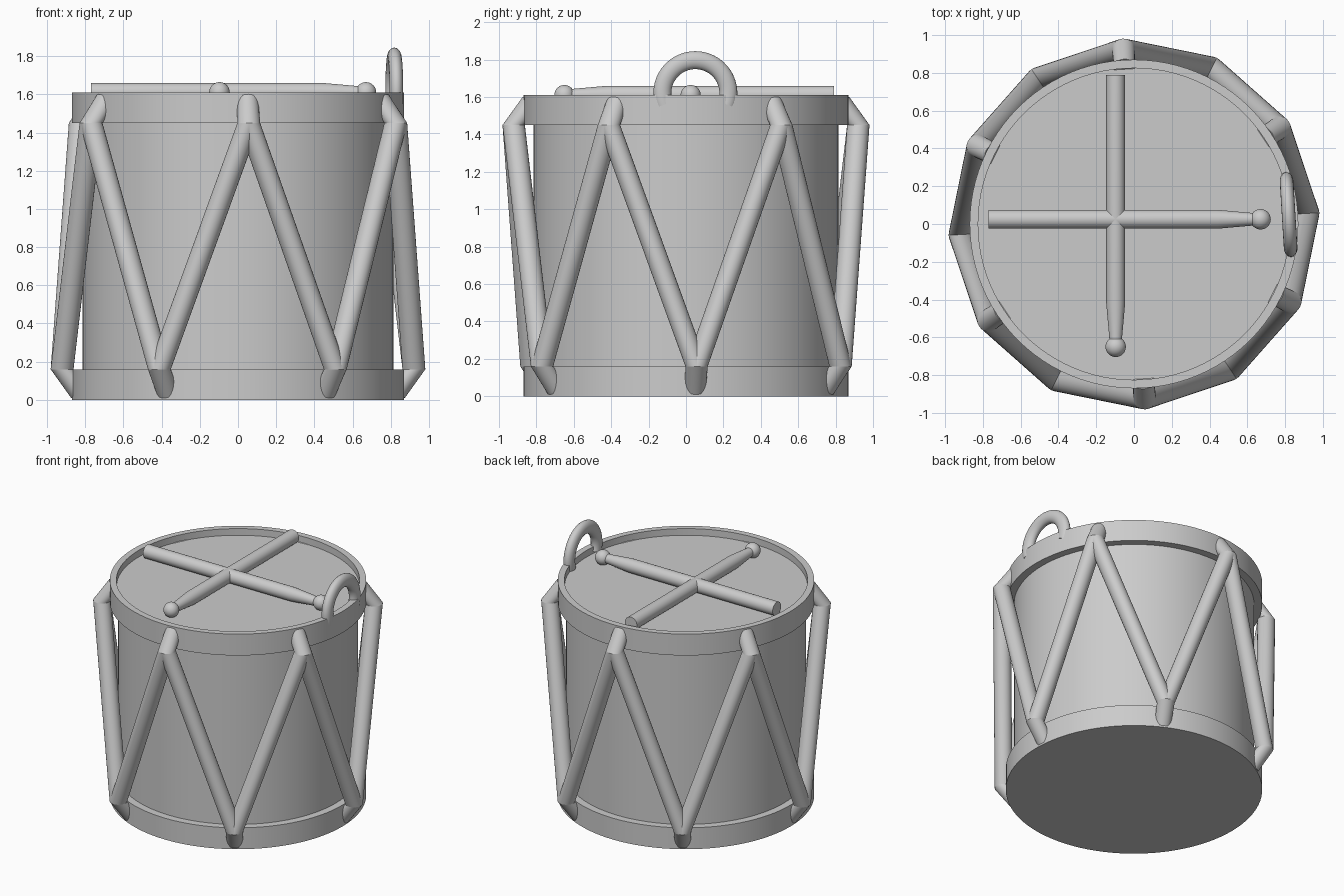
import bpy, bmesh, math
from mathutils import Vector, Matrix

if "Cube" in bpy.data.objects:
    bpy.data.objects.remove(bpy.data.objects["Cube"], do_unlink=True)

grey = bpy.data.materials.new("plain_grey")
grey.use_nodes = True
COLOUR = (0.6, 0.6, 0.6, 1)
grey.diffuse_color = COLOUR
grey.node_tree.nodes["Principled BSDF"].inputs["Base Color"].default_value = COLOUR

HEIGHT, HOOP = 1.61, 0.16
TURN = math.radians(3.5)


def finish(name, bm, angle=35):
    bmesh.ops.recalc_face_normals(bm, faces=bm.faces)
    mesh = bpy.data.meshes.new(name)
    bm.to_mesh(mesh)
    bm.free()
    mesh.materials.append(grey)
    obj = bpy.data.objects.new(name, mesh)
    bpy.context.collection.objects.link(obj)
    bpy.ops.object.select_all(action="DESELECT")
    obj.select_set(True)
    bpy.context.view_layer.objects.active = obj
    bpy.ops.object.shade_smooth_by_angle(angle=math.radians(angle))
    return obj


def loft(bm, rings, capped=True):
    """Bridge a list of equal point rings into a tube."""
    rows = [[bm.verts.new(p) for p in ring] for ring in rings]
    n = len(rows[0])
    for a, b in zip(rows, rows[1:]):
        for i in range(n):
            j = (i + 1) % n
            bm.faces.new((a[i], a[j], b[j], b[i]))
    if capped:
        bm.faces.new(rows[0])
        bm.faces.new(rows[-1])


def ring(centre, u, v, n):
    return [Vector(centre) + u * math.cos(t) + v * math.sin(t)
            for t in (math.tau * i / n for i in range(n))]


def level_ring(radius, z, n=96):
    return ring((0, 0, z), Vector((radius, 0, 0)), Vector((0, radius, 0)), n)


def turned(name, profile):
    bm = bmesh.new()
    loft(bm, [level_ring(r, z) for r, z in profile])
    return finish(name, bm)


# Drum: shell, hoops and recessed head in one turned profile
turned("drum_body", [
    (0.87, 0), (0.87, HOOP), (0.815, HOOP), (0.815, HEIGHT - HOOP),
    (0.87, HEIGHT - HOOP), (0.87, HEIGHT), (0.825, HEIGHT), (0.825, 1.56)])


# Zigzag lacing
def out(angle):
    return Vector((math.cos(angle), math.sin(angle), 0))


def node_ring(k, facing=None):
    """Level section where the cord bends; even k are at the upper hoop."""
    angle = TURN + math.radians(90 + 30 * k)
    z = HEIGHT - HOOP if k % 2 == 0 else HOOP
    d = out(TURN if facing is None else facing)
    side = Vector((-d.y, d.x, 0))
    return ring(out(angle) * 0.923 + Vector((0, 0, z)), d * 0.06, side * 0.06, 24)


def peg_end(k):
    """Tilted section where the cord sinks into the hoop."""
    angle = TURN + math.radians(90 + 30 * k)
    d = out(angle)
    sign = 1 if k % 2 == 0 else -1
    z = HEIGHT / 2 + sign * (1.567 - HEIGHT / 2)
    u = (d * 0.8 + Vector((0, 0, sign * 0.6))) * 0.056
    side = Vector((-d.y, d.x, 0)) * 0.056
    return ring(d * 0.83 + Vector((0, 0, z)), u, side, 24)


for k in range(12):
    bm = bmesh.new()
    loft(bm, [node_ring(k), node_ring(k + 1)])
    finish(f"lacing_rod_{k + 1}", bm)
    bm = bmesh.new()
    loft(bm, [node_ring(k, TURN + math.radians(90 + 30 * k)), peg_end(k)])
    finish(f"lacing_peg_{k + 1}", bm)

# Carrying ring: arch with an oval section standing on the left of the hoop
bm = bmesh.new()
d = out(TURN)
along = Vector((-d.y, d.x, 0))
up = Vector((0, 0, 1))
base = d * 0.82 + up * 1.62
sections = []
for i in range(37):
    t = math.radians(-20 + 220 * i / 36)
    radial = along * math.cos(t) + up * math.sin(t)
    sections.append(ring(base + radial * 0.177, radial * 0.048, d * 0.036, 20))
loft(bm, sections)
finish("carrying_ring", bm)


# Crossed drumsticks
def stick(name, place):
    bm = bmesh.new()
    loft(bm, [ring((x, 0, 0), Vector((0, r, 0)), Vector((0, 0, r)), 32)
              for x, r in [(-0.77, 0.05), (0.44, 0.05), (0.62, 0.034), (0.66, 0.034)]])
    bmesh.ops.create_uvsphere(bm, u_segments=32, v_segments=16, radius=0.054,
                              matrix=Matrix.Translation((0.67, 0, 0)))
    bmesh.ops.transform(bm, matrix=place, verts=bm.verts)
    finish(name, bm, 30)


stick("drumstick_across", Matrix.Translation((0, 0.025, 1.61)))
stick("drumstick_lengthwise",
      Matrix.Translation((-0.097, 0.02, 1.61)) @ Matrix.Rotation(-math.pi / 2, 4, "Z"))
